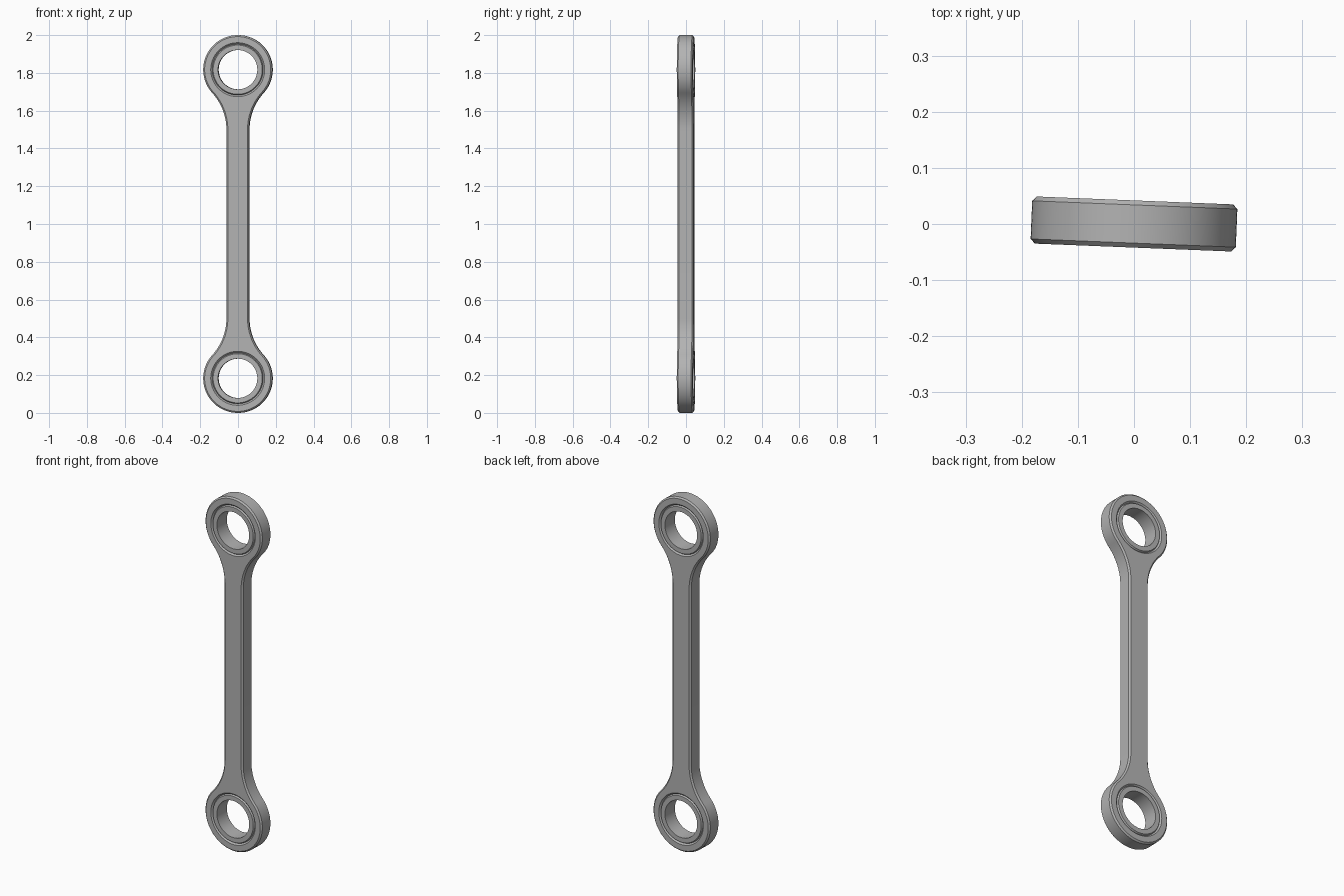
import bpy, bmesh
from math import sin, cos, pi, atan2, sqrt, radians

cube = bpy.data.objects.get("Cube")
if cube:
    bpy.data.objects.remove(cube, do_unlink=True)

EYE_R, BORE_R, HOLE_R = 0.183, 0.135, 0.104   # eye, seat for the bushing, open hole
SHANK = 0.06                                  # half width of the shank
HALF, CHAMFER = 0.042, 0.008                  # half thickness and edge chamfer
FILLET_Z = 0.5                                # where the neck meets the shank
TILT = radians(-2.3)
CENTRES = (EYE_R, 2 - EYE_R)

steel = bpy.data.materials.new("steel_grey")
steel.use_nodes = True
colour = (0.45, 0.45, 0.45, 1)
steel.diffuse_color = colour
steel.node_tree.nodes["Principled BSDF"].inputs["Base Color"].default_value = colour

# neck fillet radius tangent to both the eye and the shank
rise = FILLET_Z - EYE_R
NECK_R = (rise**2 + SHANK**2 - EYE_R**2) / (2 * (EYE_R - SHANK))
TANGENT = atan2(rise, SHANK + NECK_R)


def arc(cx, cz, r, start, end, n):
    steps = [start + (end - start) * i / n for i in range(n + 1)]
    return [(cx + r * cos(a), cz + r * sin(a)) for a in steps]


def outline(inset):
    """Closed outline of the link, moved inwards by inset."""
    quarter = arc(0, EYE_R, EYE_R - inset, -pi / 2, TANGENT, 40)
    quarter += arc(SHANK + NECK_R, FILLET_Z, NECK_R + inset, TANGENT + pi, pi, 16)[1:]
    right = quarter + [(x, 2 - z) for x, z in reversed(quarter)]
    return right + [(-x, z) for x, z in reversed(right[1:-1])]


def circle(cz, r):
    return arc(0, cz, r, 0, 2 * pi, 64)[:-1]


def add_loop(bm, points, y):
    return [bm.verts.new((x, y, z)) for x, z in points]


def skin(bm, loops, closed=False):
    pairs = list(zip(loops, loops[1:]))
    if closed:
        pairs.append((loops[-1], loops[0]))
    for a, b in pairs:
        for i in range(len(a)):
            j = (i + 1) % len(a)
            bm.faces.new((a[i], a[j], b[j], b[i]))


def finish(bm, name):
    bmesh.ops.recalc_face_normals(bm, faces=bm.faces)
    mesh = bpy.data.meshes.new(name)
    bm.to_mesh(mesh)
    bm.free()
    mesh.materials.append(steel)
    obj = bpy.data.objects.new(name, mesh)
    bpy.context.collection.objects.link(obj)
    obj.rotation_euler.z = TILT
    bpy.ops.object.select_all(action='DESELECT')
    obj.select_set(True)
    bpy.context.view_layer.objects.active = obj
    bpy.ops.object.shade_smooth_by_angle(angle=radians(25))


# link body: chamfered outer wall, two chamfered bores, flat front and back
levels = [(-HALF, CHAMFER), (-HALF + CHAMFER, 0), (HALF - CHAMFER, 0), (HALF, CHAMFER)]
bm = bmesh.new()
walls = [[add_loop(bm, outline(c), y) for y, c in levels]]
for cz in CENTRES:
    walls.append([add_loop(bm, circle(cz, BORE_R + c), y) for y, c in levels])
for wall in walls:
    skin(bm, wall)
for end, side in ((0, -1), (-1, 1)):
    rim = []
    for wall in walls:
        loop = wall[end]
        rim += [bm.edges.get((loop[i - 1], loop[i])) for i in range(len(loop))]
    bmesh.ops.triangle_fill(bm, use_beauty=True, edges=rim, normal=(0, side, 0))
finish(bm, "link_body")

# bushings: rings seated in the bores, with a small outer chamfer
small = 0.005
ring = [(HOLE_R, -HALF), (BORE_R - small, -HALF), (BORE_R, -HALF + CHAMFER),
        (BORE_R, HALF - CHAMFER), (BORE_R - small, HALF), (HOLE_R, HALF)]
for cz, name in zip(CENTRES, ("lower_bushing", "upper_bushing")):
    bm = bmesh.new()
    skin(bm, [add_loop(bm, circle(cz, r), y) for r, y in ring], closed=True)
    finish(bm, name)
